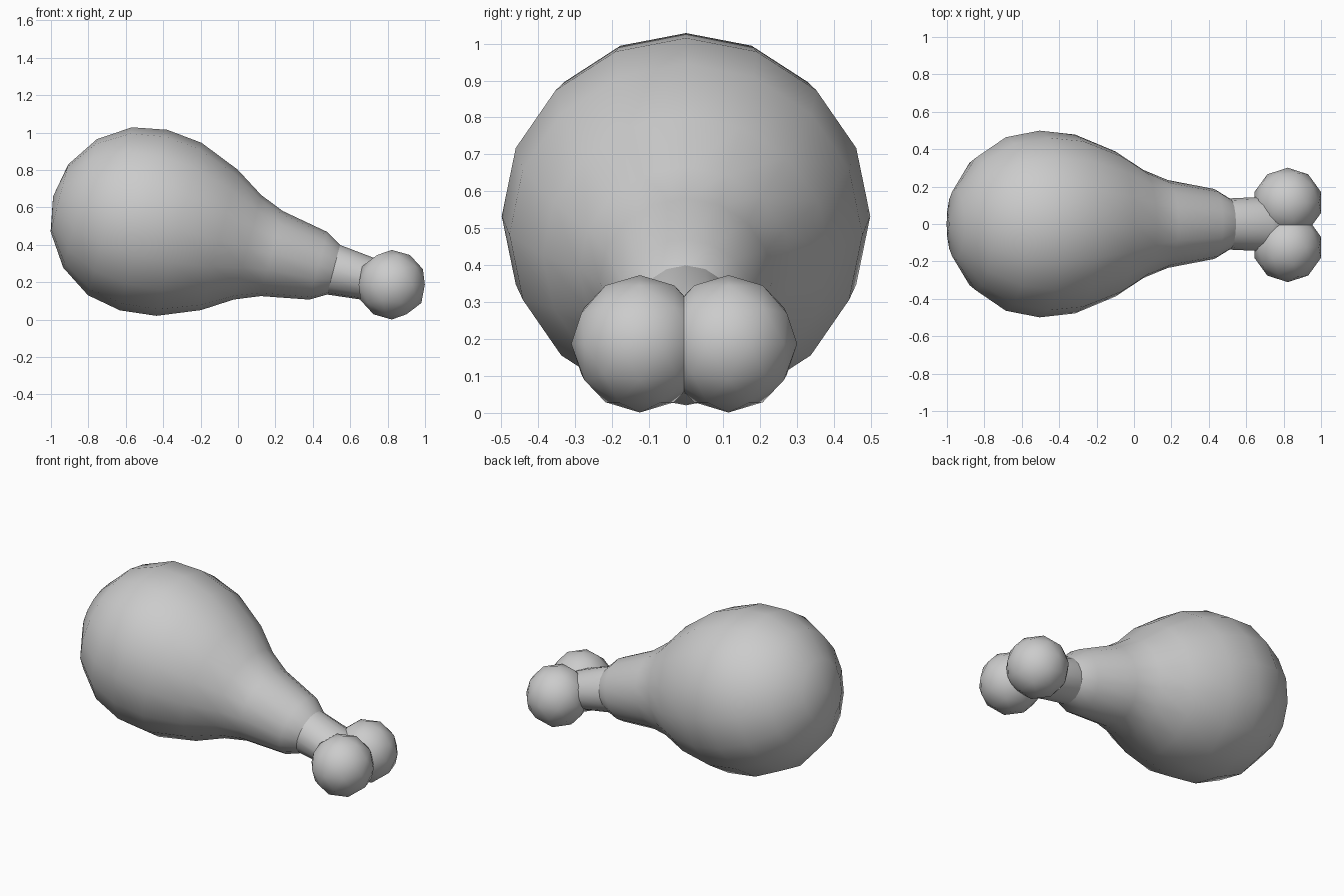
import bpy
import bmesh
import math
from mathutils import Vector, Matrix

cube = bpy.data.objects.get("Cube")
if cube:
    bpy.data.objects.remove(cube, do_unlink=True)

grey = bpy.data.materials.new("plain grey")
grey.use_nodes = True
colour = (0.6, 0.6, 0.6, 1.0)
grey.diffuse_color = colour
grey.node_tree.nodes["Principled BSDF"].inputs["Base Color"].default_value = colour

SIDES = 16
TILT = math.radians(14.65)
CENTRE = Vector((-0.505, 0, 0.5325))   # middle of the fat end
PLACE = Matrix.Translation(CENTRE) @ Matrix.Rotation(TILT, 4, 'Y')


def finish(name, bm):
    bmesh.ops.recalc_face_normals(bm, faces=bm.faces)
    for face in bm.faces:
        face.smooth = True
    mesh = bpy.data.meshes.new(name)
    bm.to_mesh(mesh)
    bm.free()
    mesh.materials.append(grey)
    obj = bpy.data.objects.new(name, mesh)
    bpy.context.collection.objects.link(obj)
    return obj


def lathe(name, rings, pole=None, cap=False):
    """Rings of (distance along the tilted axis, width radius, height radius)."""
    bm = bmesh.new()
    loops = []
    for t, ry, rz in rings:
        angles = [2 * math.pi * i / SIDES for i in range(SIDES)]
        loops.append([bm.verts.new(PLACE @ Vector((t, ry * math.cos(a), rz * math.sin(a))))
                      for a in angles])
    for a, b in zip(loops, loops[1:]):
        for i in range(SIDES):
            j = (i + 1) % SIDES
            bm.faces.new((a[i], a[j], b[j], b[i]))
    if pole is not None:
        tip = bm.verts.new(PLACE @ Vector((pole, 0, 0)))
        for i in range(SIDES):
            bm.faces.new((tip, loops[0][(i + 1) % SIDES], loops[0][i]))
    if cap:
        bm.faces.new(loops[-1])
    return finish(name, bm)


# Meat: round fat end tapering to a narrow neck
profile = [(-0.465, 0.186), (-0.351, 0.355), (-0.186, 0.464), (0, 0.499),
           (0.196, 0.478), (0.419, 0.388), (0.574, 0.289), (0.708, 0.235),
           (0.966, 0.187), (1.05, 0.137)]
lathe("meat", [(t, r, r) for t, r in profile], pole=-0.5)

# Bone: slightly flattened shaft that runs into the knobs
lathe("bone", [(1.0, 0.13, 0.13), (1.05, 0.137, 0.137), (1.26, 0.146, 0.114),
               (1.35, 0.13, 0.1)], cap=True)

# Knobs at the end of the bone
for name, y in (("left_knob", 0.115), ("right_knob", -0.125)):
    bm = bmesh.new()
    bmesh.ops.create_icosphere(bm, subdivisions=2, radius=0.186,
                               matrix=Matrix.Translation((0.822, y, 0.187)))
    finish(name, bm)
